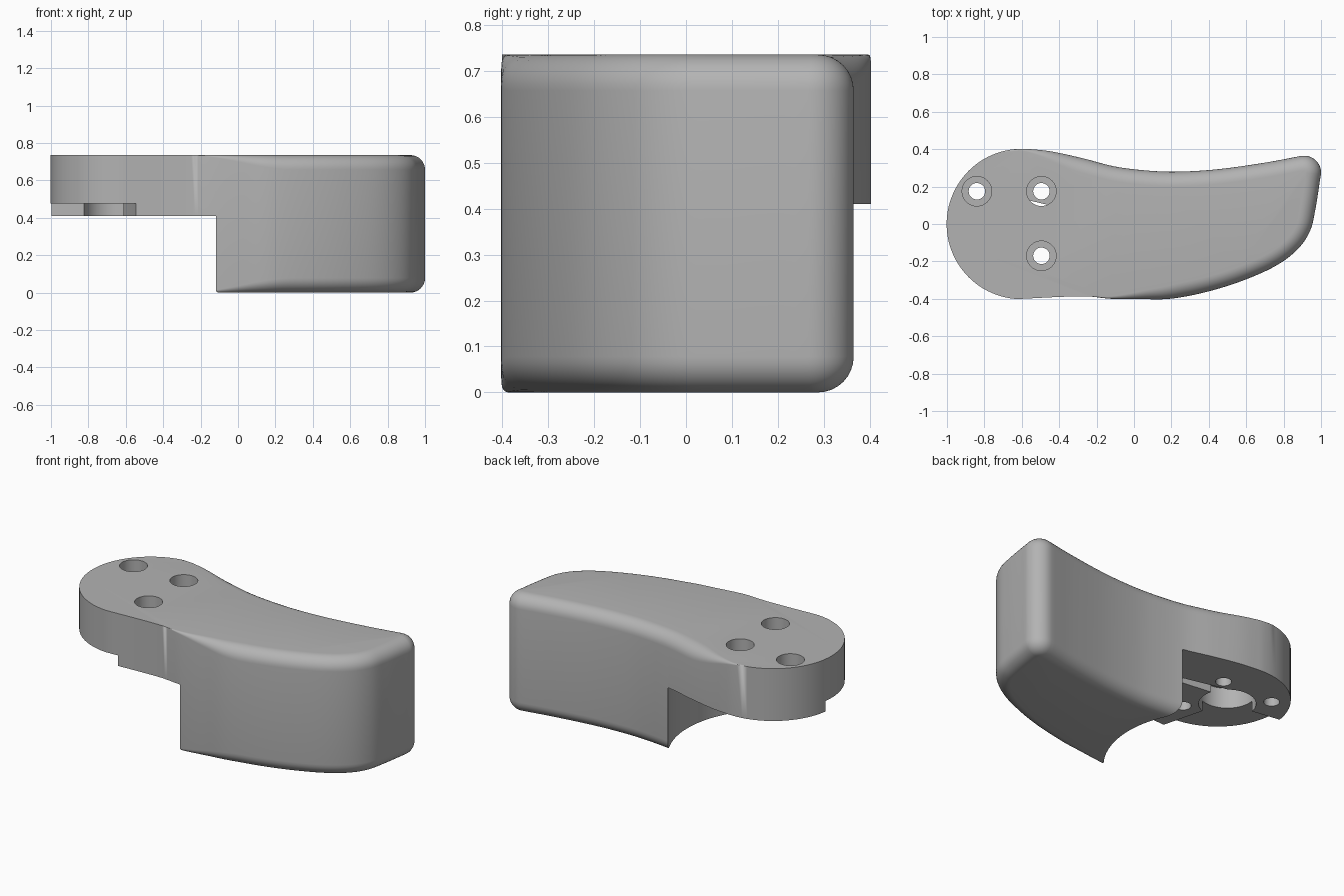
import bpy, bmesh
from math import sin, cos, pi, radians
from mathutils import Vector

cube = bpy.data.objects.get("Cube")
if cube:
    bpy.data.objects.remove(cube, do_unlink=True)

HEIGHT, FLANGE, POCKET = 0.735, 0.41, 0.475

grey = bpy.data.materials.new("plain_grey")
grey.use_nodes = True
grey.diffuse_color = (0.45, 0.45, 0.45, 1)
grey.node_tree.nodes["Principled BSDF"].inputs["Base Color"].default_value = grey.diffuse_color


def make_object(name, bm):
    bmesh.ops.recalc_face_normals(bm, faces=bm.faces)
    mesh = bpy.data.meshes.new(name)
    bm.to_mesh(mesh)
    bm.free()
    mesh.materials.append(grey)
    obj = bpy.data.objects.new(name, mesh)
    bpy.context.collection.objects.link(obj)
    return obj


def arc(cx, cy, r, start, end, n):
    angles = [radians(start + (end - start) * i / n) for i in range(n)]
    return [Vector((cx + r * cos(a), cy + r * sin(a))) for a in angles]


def spline(points, n=7):
    """Catmull-Rom samples, leaving out the last point."""
    p = [Vector(q) for q in points]
    p = [2 * p[0] - p[1]] + p + [2 * p[-1] - p[-2]]
    out = []
    for a, b, c, d in zip(p, p[1:], p[2:], p[3:]):
        for i in range(n):
            t = i / n
            out.append(0.5 * (2 * b + (c - a) * t + (2 * a - 5 * b + 4 * c - d) * t * t
                              + (3 * b - a - 3 * c + d) * t ** 3))
    return out


def prism(name, outline, z0, z1):
    bm = bmesh.new()
    low, high = [[bm.verts.new((x, y, z)) for x, y in outline] for z in (z0, z1)]
    bm.faces.new(low)
    bm.faces.new(high)
    for i in range(len(low)):
        bm.faces.new((low[i - 1], low[i], high[i], high[i - 1]))
    return make_object(name, bm)


def cut(target, cutter):
    cutter.hide_render = True
    mod = target.modifiers.new("cut", "BOOLEAN")
    mod.operation, mod.solver, mod.object = "DIFFERENCE", "EXACT", cutter
    bpy.context.view_layer.objects.active = target
    bpy.ops.object.modifier_apply(modifier=mod.name)
    bpy.data.objects.remove(cutter, do_unlink=True)


# Plan outline: round hub, front side, tip, back side
front = spline([(-0.6, -0.4), (-0.4, -0.39), (-0.25, -0.387), (-0.12, -0.4), (0.05, -0.402),
                (0.2, -0.399), (0.38, -0.365), (0.57, -0.307), (0.75, -0.228), (0.87, -0.14),
                (0.94, -0.04), (0.97, 0.08), (0.999, 0.265)])
back = spline([(0.894, 0.364), (0.7, 0.328), (0.45, 0.293), (0.24, 0.28), (0.08, 0.285),
               (-0.1, 0.307), (-0.28, 0.353), (-0.45, 0.389), (-0.6, 0.404)])
outline = (arc(-0.6, 0, 0.402, 90, 270, 40) + front
           + arc(0.91, 0.275, 0.09, -6, 100, 14) + back)


def edge_radius(p):
    """Edge rounding grows from nothing at the hub to full on the grip."""
    start, full = (-0.7, -0.25) if p.y > 0 else (-0.27, 0.3)
    t = min(max((p.x - start) / (full - start), 0), 1)
    r = 0.078 * t * t * (3 - 2 * t)
    return r if r > 0.002 else 0


# Body: stacked rings with rounded top and bottom edges
bm = bmesh.new()
STEPS = 8
rings = []
for side in (0, 1):
    for k in range(STEPS + 1):
        a = pi / 2 * (k if side else STEPS - k) / STEPS
        ring = []
        for i, p in enumerate(outline):
            along = outline[(i + 1) % len(outline)] - outline[i - 1]
            inward = Vector((-along.y, along.x)).normalized()
            r = edge_radius(p)
            q = p + inward * r * (1 - cos(a))
            rise = r * (1 - sin(a))
            ring.append(bm.verts.new((q.x, q.y, HEIGHT - rise if side else rise)))
        rings.append(ring)
for low, high in zip(rings, rings[1:]):
    for i in range(len(low)):
        bm.faces.new((low[i - 1], low[i], high[i], high[i - 1]))
bm.faces.new(rings[0])
bm.faces.new(rings[-1])
bmesh.ops.remove_doubles(bm, verts=bm.verts, dist=0.00005)
body = make_object("lever_body", bm)

# Curved clearance under the hub
cut(body, prism("hub_clearance", arc(-0.57, -0.03, 0.585, 0, 360, 96), -0.2, FLANGE))

# Underside notch, shaft bore and side groove
cut(body, prism("corner_notch", [(-1.2, 0.085), (-0.667, 0.005), (-0.61, -0.15),
                                 (-0.545, -0.4), (-0.5, -0.6), (-1.2, -0.6)], 0.3, POCKET))
cut(body, prism("shaft_bore", arc(-0.667, 0.003, 0.158, 0, 360, 64), 0.3, 0.6))
cut(body, prism("side_groove", [(-0.6, 0.055), (-0.3, 0.02), (-0.3, 0.065), (-0.6, 0.135)],
                0.3, POCKET))

# Counterbored screw holes
for x, y in ((-0.84, 0.175), (-0.495, 0.175), (-0.495, -0.17)):
    cut(body, prism("screw_head_hole", arc(x, y, 0.079, 0, 360, 40), 0.47, 0.9))
    cut(body, prism("screw_hole", arc(x, y, 0.044, 0, 360, 32), 0.3, 0.6))

bpy.ops.object.select_all(action="DESELECT")
body.select_set(True)
bpy.context.view_layer.objects.active = body
bpy.ops.object.shade_smooth_by_angle(angle=radians(30))
